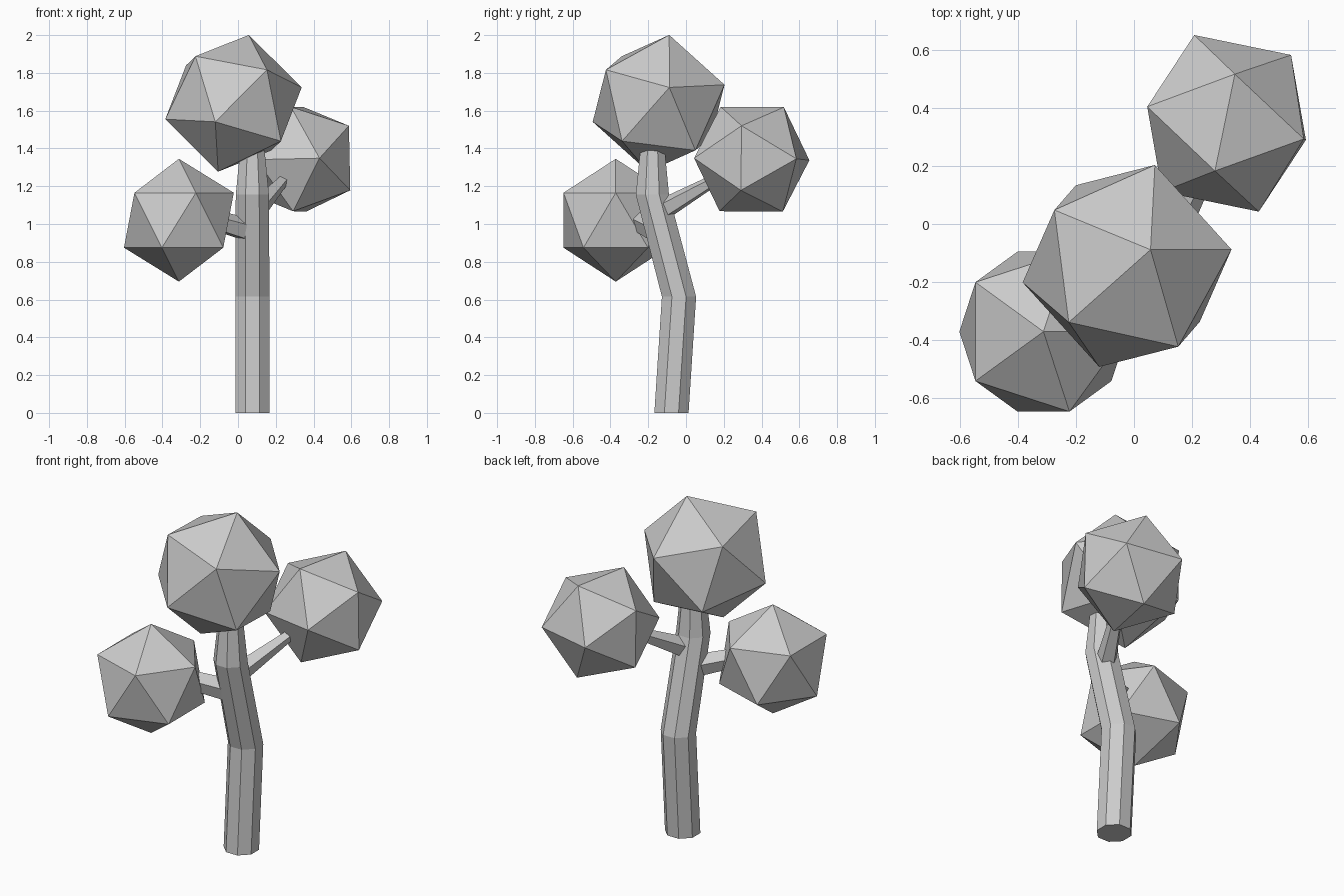
import bpy, bmesh, math
from mathutils import Vector, Matrix

if "Cube" in bpy.data.objects:
    bpy.data.objects.remove(bpy.data.objects["Cube"])


def finish(bm, name):
    bmesh.ops.recalc_face_normals(bm, faces=bm.faces[:])
    mesh = bpy.data.meshes.new(name)
    bm.to_mesh(mesh)
    bm.free()
    obj = bpy.data.objects.new(name, mesh)
    bpy.context.collection.objects.link(obj)
    return obj


def foliage(name, centre, radius, pole, neighbour):
    """Icosahedron turned so one corner lies along pole and the next along neighbour."""
    z = Vector(pole).normalized()
    x = Vector(neighbour)
    x = (x - z * x.dot(z)).normalized()
    rot = Matrix((x, z.cross(x), z)).transposed().to_4x4()
    bm = bmesh.new()
    bmesh.ops.create_icosphere(bm, subdivisions=1, radius=radius,
                               matrix=Matrix.Translation(centre) @ rot)
    return finish(bm, name)


def branch(name, start, end, r1, r2, sides=5):
    a, b = Vector(start), Vector(end)
    rot = (b - a).to_track_quat('Z', 'Y').to_matrix().to_4x4()
    bm = bmesh.new()
    bmesh.ops.create_cone(bm, cap_ends=True, segments=sides, radius1=r1, radius2=r2,
                          depth=(b - a).length,
                          matrix=Matrix.Translation((a + b) / 2) @ rot)
    return finish(bm, name)


def trunk(name, rings, x, sides=8):
    """Bent trunk with level octagonal rings given as (y, z, radius)."""
    bm = bmesh.new()
    loops = []
    for y, z, r in rings:
        angles = [(i + 0.5) * math.tau / sides for i in range(sides)]
        loops.append([bm.verts.new((x + r * math.cos(t), y + r * math.sin(t), z)) for t in angles])
    for low, high in zip(loops, loops[1:]):
        for i in range(sides):
            j = (i + 1) % sides
            bm.faces.new((low[i], low[j], high[j], high[i]))
    bm.faces.new(loops[0][::-1])
    bm.faces.new(loops[-1])
    return finish(bm, name)


# Bent trunk, tapering at the top
trunk("trunk", [(-0.077, 0, 0.098), (-0.037, 0.615, 0.098),
                (-0.178, 1.155, 0.095), (-0.177, 1.42, 0.067)], 0.076)

# Side branches
branch("left_branch", (0.075, -0.14, 0.96), (-0.2, -0.3, 1.04), 0.066, 0.052)
branch("right_branch", (0.08, -0.15, 1.06), (0.265, 0.2, 1.26), 0.062, 0.027)

# Foliage balls
foliage("left_foliage", (-0.313, -0.372, 1.02), 0.325, (0, 0, 1), (1, 0, 0))
foliage("right_foliage", (0.32, 0.348, 1.343), 0.325,
        (0.1115, -0.305, 0.0055), (0.272, -0.056, 0.18))
foliage("top_foliage", (-0.024, -0.145, 1.639), 0.375,
        (0.081, 0.056, 0.361), (0.36, 0.057, 0.085))
